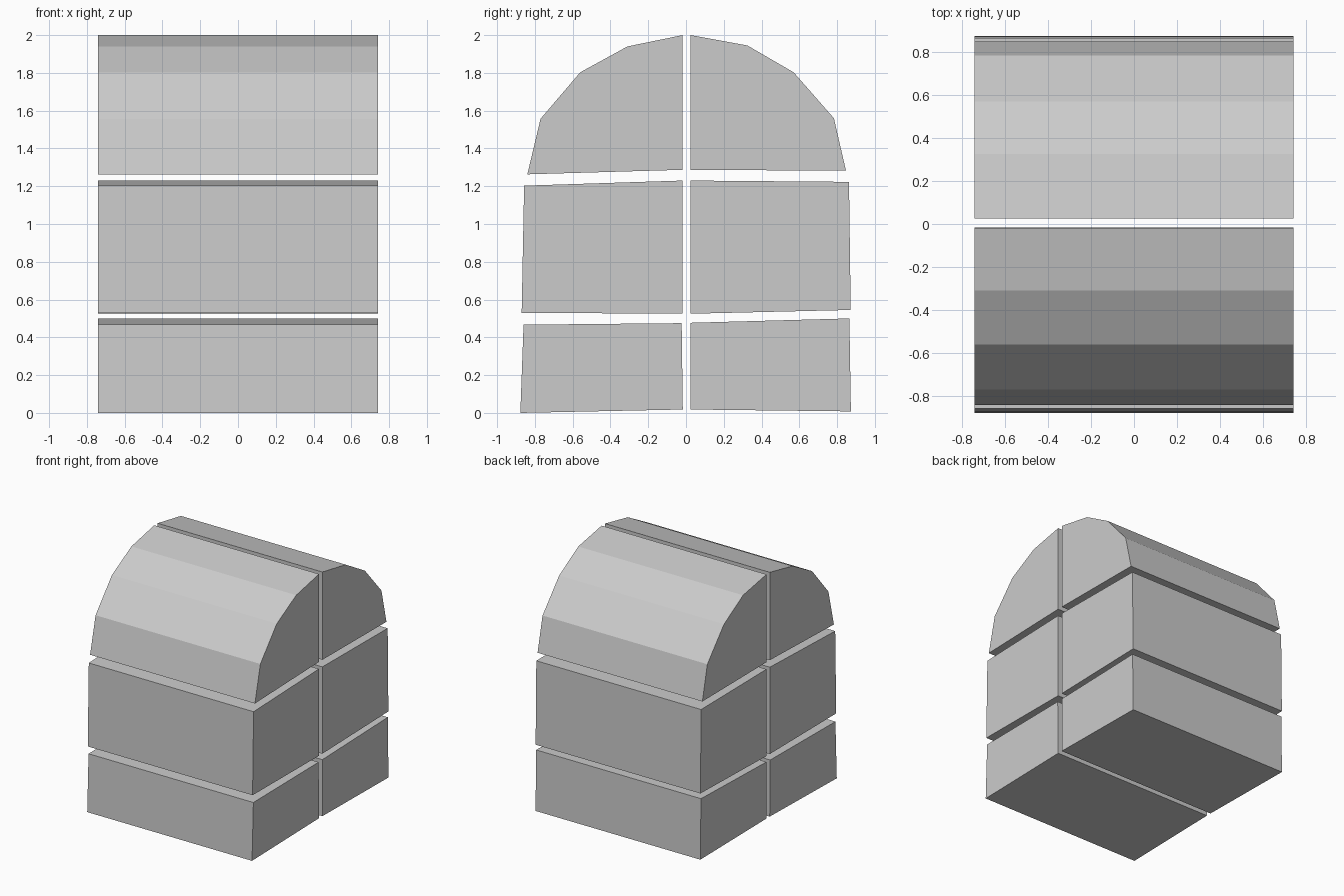
import bpy, bmesh

if "Cube" in bpy.data.objects:
    bpy.data.objects.remove(bpy.data.objects["Cube"])

HALF_WIDTH = 0.74


def block(name, profile):
    """Extrude a (y, z) outline along x into a solid flat-faced block."""
    bm = bmesh.new()
    face = bm.faces.new([bm.verts.new((-HALF_WIDTH, y, z)) for y, z in profile])
    ext = bmesh.ops.extrude_face_region(bm, geom=[face], use_keep_orig=True)
    verts = [g for g in ext["geom"] if isinstance(g, bmesh.types.BMVert)]
    bmesh.ops.translate(bm, verts=verts, vec=(2 * HALF_WIDTH, 0, 0))
    bmesh.ops.recalc_face_normals(bm, faces=bm.faces)
    mesh = bpy.data.meshes.new(name)
    bm.to_mesh(mesh)
    bm.free()
    obj = bpy.data.objects.new(name, mesh)
    bpy.context.collection.objects.link(obj)
    return obj


# Bottom row of blocks
block("lower_front_block", [(-0.877, 0), (-0.017, 0.018), (-0.023, 0.475), (-0.86, 0.467)])
block("lower_back_block", [(0.025, 0.018), (0.873, 0.008), (0.865, 0.5), (0.025, 0.477)])

# Middle row of blocks
block("middle_front_block", [(-0.87, 0.53), (-0.018, 0.525), (-0.018, 1.23), (-0.857, 1.203)])
block("middle_back_block", [(0.025, 0.525), (0.872, 0.545), (0.863, 1.223), (0.025, 1.23)])

# Rounded top blocks with faceted arcs
block("top_front_block", [(-0.84, 1.263), (-0.018, 1.287), (-0.018, 2.0),
                          (-0.31, 1.94), (-0.56, 1.803), (-0.77, 1.557)])
block("top_back_block", [(0.025, 1.287), (0.847, 1.282), (0.783, 1.56),
                         (0.57, 1.803), (0.325, 1.945), (0.025, 2.0)])
